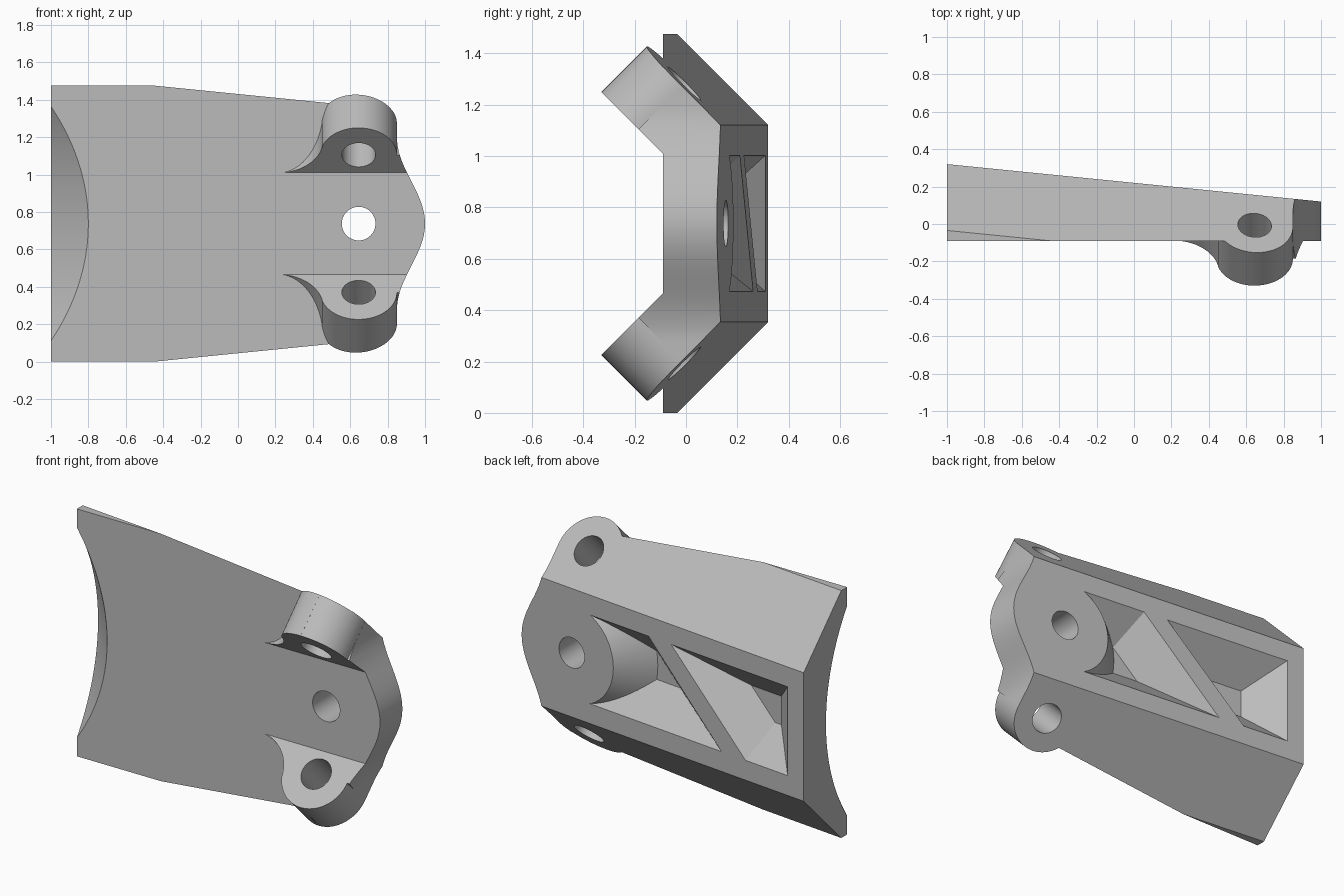
import bpy, bmesh, math
from mathutils import Vector

cube = bpy.data.objects.get("Cube")
if cube:
    bpy.data.objects.remove(cube, do_unlink=True)

MID = 0.7375          # height of the symmetry plane, also half the height
FRONT = -0.09         # flat front plane
FLAT = 0.383          # half height of the flat back face
HOLE_X, HOLE_R = 0.645, 0.09
LUG_T, LUG_R = 0.134, 0.205
LUG_START = 0.21
DEPTH = 0.18          # pocket depth, walls drafted at 45 degrees
Q = math.sqrt(0.5)


def back(x):
    """y of the sloping back face"""
    return 0.22 - 0.1 * x


def prism(name, loop_a, loop_b):
    """Solid between two matching loops of points, faces outwards"""
    bm = bmesh.new()
    a = [bm.verts.new(p) for p in loop_a]
    b = [bm.verts.new(p) for p in loop_b]
    bm.faces.new(a)
    bm.faces.new(b[::-1])
    for i in range(len(a)):
        j = (i + 1) % len(a)
        bm.faces.new((a[i], b[i], b[j], a[j]))
    bm.normal_update()
    if bm.calc_volume(signed=True) < 0:
        bmesh.ops.reverse_faces(bm, faces=bm.faces[:])
    mesh = bpy.data.meshes.new(name)
    bm.to_mesh(mesh)
    bm.free()
    obj = bpy.data.objects.new(name, mesh)
    bpy.context.scene.collection.objects.link(obj)
    return obj


def combine(target, tool, operation):
    """Apply a boolean and discard the tool"""
    mod = target.modifiers.new("boolean", 'BOOLEAN')
    mod.operation, mod.object = operation, tool
    for solver in ('MANIFOLD', 'EXACT'):
        mod.solver = solver
        bpy.context.view_layer.update()
        graph = bpy.context.evaluated_depsgraph_get()
        mesh = bpy.data.meshes.new_from_object(target.evaluated_get(graph))
        if len(mesh.polygons):
            break
    target.modifiers.clear()
    if len(mesh.polygons):
        target.data = mesh
    bpy.data.objects.remove(tool, do_unlink=True)


def arc(cx, cy, r, start, end, n):
    angles = [start + (end - start) * i / n for i in range(n + 1)]
    return [(cx + r * math.cos(a), cy + r * math.sin(a)) for a in angles]


def circle(cx, cy, r, n=64):
    return arc(cx, cy, r, 0, math.tau, n)[:-1]


def wing(x, t, s, side):
    """Point in the tilted frame of an upper or lower wing"""
    return (x, FRONT + (s - t) * Q, MID + side * (0.2725 + (s + t) * Q))


def inset(poly, d):
    """Offset a counter-clockwise convex outline inwards"""
    pts = [Vector(p) for p in poly]
    out = []
    for i, p in enumerate(pts):
        d1 = (p - pts[i - 1]).normalized()
        d2 = (pts[(i + 1) % len(pts)] - p).normalized()
        n1, n2 = Vector((-d1.y, d1.x)), Vector((-d2.y, d2.x))
        out.append(p + (n1 + n2) * d / (1 + n1.dot(n2)))
    return out


def on_back(loop, w):
    """Place an outline at depth w under the back face"""
    return [(x, back(x) - w, MID + z) for x, z in loop]


# Main body: faceted shell section lofted along x
def section(x):
    wide = FLAT + back(x) - FRONT
    return [(x, FRONT, MID - wide), (x, back(x), MID - FLAT),
            (x, back(x), MID + FLAT), (x, FRONT, MID + wide)]


body = prism("bracket_body", section(-1.1), section(1.1))

# Lugs on both wings, with a fillet running into the front plane
dx = HOLE_X - LUG_START
fillet = (dx * dx + LUG_T ** 2 - LUG_R ** 2) / (2 * (LUG_R + LUG_T))
meet = math.atan2(fillet - LUG_T, -dx)
outline = arc(LUG_START, fillet, fillet + 0.002, -math.pi / 2, meet - math.pi, 16)
outline += arc(HOLE_X, LUG_T, LUG_R, meet, math.pi / 2, 20)[1:]
outline += [(0.91, LUG_T + LUG_R), (0.91, -0.06), (LUG_START, -0.06)]
for side in (1, -1):
    inner = [wing(x, t, 0, side) for x, t in outline]
    outer = [wing(x, t, (0.199 + back(x)) * Q, side) for x, t in outline]
    combine(body, prism("lug", inner, outer), 'UNION')

# Trim to the overall outline with the bulging end
steps = 40
bulge = []
for i in range(steps + 1):
    d = 0.46 * (2 * i / steps - 1)
    bulge.append((0.85 + 0.15 * math.cos(math.pi / 2 * d / 0.46) ** 2, d))
rim = [(-1, -MID), (0.85, -MID)] + bulge + [(0.85, MID), (-1, MID)]
combine(body, prism("trim", [(x, -1, MID + z) for x, z in rim],
                    [(x, 1, MID + z) for x, z in rim]), 'INTERSECT')

# Round the wing corners around the lugs and drill the lug holes
corner = arc(HOLE_X, LUG_T, LUG_R - 0.0005, 0, math.pi / 2, 24)
corner += [(HOLE_X, 0.6), (1.2, 0.6), (1.2, LUG_T)]
for side in (1, -1):
    for loop, low in ((corner, -0.1), (circle(HOLE_X, LUG_T, HOLE_R), -0.3)):
        combine(body, prism("cutter", [wing(x, t, low, side) for x, t in loop],
                            [wing(x, t, 0.6, side) for x, t in loop]), 'DIFFERENCE')

# Centre hole
ring = circle(HOLE_X, MID, HOLE_R)
combine(body, prism("cutter", [(x, -1, z) for x, z in ring],
                    [(x, 1, z) for x, z in ring]), 'DIFFERENCE')

# Back pockets either side of the diagonal strut
H = 0.265
near = [(-0.417, -H), (0.70, -H), (0.70, H), (0.10, H)]
far = [(-0.887, -H), (-0.588, -H), (-0.06, H), (-0.887, H)]
for poly in (near, far):
    pocket = prism("pocket", on_back(inset(poly, -0.02), -0.02),
                   on_back(inset(poly, DEPTH), DEPTH))
    if poly is near:
        # conical boss left standing around the centre hole
        boss = prism("boss", on_back(circle(HOLE_X, 0, 0.245, 96), -0.05),
                     on_back(circle(HOLE_X, 0, 0.545, 96), 0.25))
        combine(pocket, boss, 'DIFFERENCE')
    combine(body, pocket, 'DIFFERENCE')

# Diagonal cylindrical scoop at the wide end
R = 1.46
axis = Vector((-Q, Q, 0))
inward = Vector((Q, Q, 0))
base = Vector((-0.8, FRONT, MID)) - inward * R
loop = [base + inward * a + Vector((0, 0, b)) for a, b in circle(0, 0, R, 160)]
combine(body, prism("scoop", [p - axis * 1.5 for p in loop],
                    [p + axis * 1.5 for p in loop]), 'DIFFERENCE')

# Plain grey material
grey = bpy.data.materials.new("plain_grey")
grey.use_nodes = True
colour = (0.5, 0.5, 0.5, 1)
grey.diffuse_color = colour
grey.node_tree.nodes["Principled BSDF"].inputs["Base Color"].default_value = colour
body.data.materials.clear()
body.data.materials.append(grey)

bpy.ops.object.select_all(action='DESELECT')
body.select_set(True)
bpy.context.view_layer.objects.active = body
bpy.ops.object.shade_smooth_by_angle(angle=math.radians(25))
